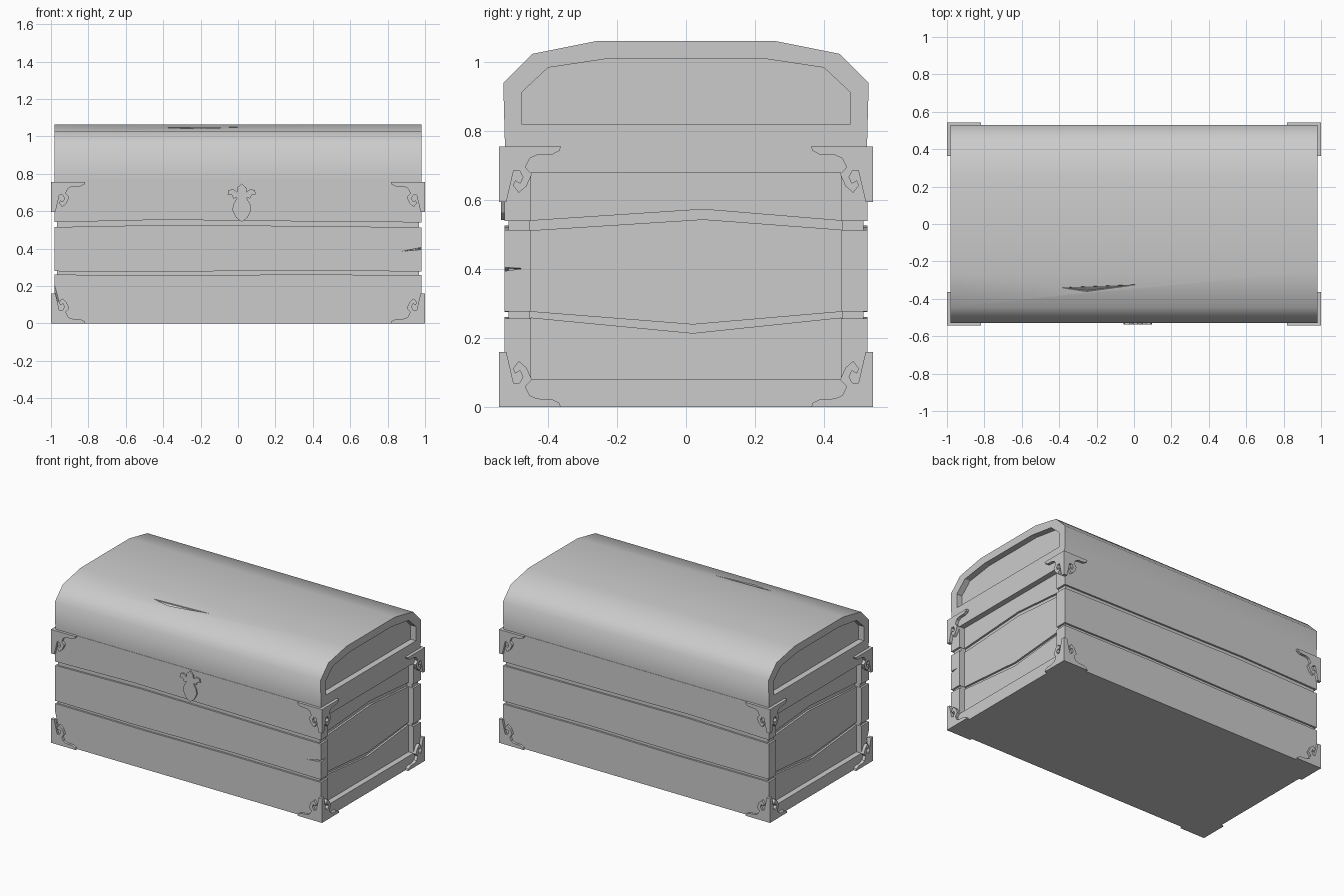
import bpy, bmesh
from mathutils import Vector

if "Cube" in bpy.data.objects:
    bpy.data.objects.remove(bpy.data.objects["Cube"])


def prism(name, pts, axis, a, b, flip=(1, 1, 1), smooth=None):
    """Extrude a 2D profile along an axis from a to b; flip mirrors the result."""
    def place(p, d):
        v = {'x': (d, p[0], p[1]), 'y': (p[0], d, p[1]), 'z': (p[0], p[1], d)}[axis]
        return Vector([c * f for c, f in zip(v, flip)])
    bm = bmesh.new()
    lo = [bm.verts.new(place(p, a)) for p in pts]
    hi = [bm.verts.new(place(p, b)) for p in pts]
    bm.faces.new(lo)
    bm.faces.new(hi)
    n = len(pts)
    for i in range(n):
        j = (i + 1) % n
        bm.faces.new((lo[i], lo[j], hi[j], hi[i]))
    return finish(name, bm, smooth)


def finish(name, bm, smooth=None):
    bmesh.ops.recalc_face_normals(bm, faces=bm.faces)
    me = bpy.data.meshes.new(name)
    bm.to_mesh(me)
    bm.free()
    ob = bpy.data.objects.new(name, me)
    bpy.context.collection.objects.link(ob)
    if smooth:
        for o in bpy.context.selected_objects:
            o.select_set(False)
        bpy.context.view_layer.objects.active = ob
        ob.select_set(True)
        bpy.ops.object.shade_smooth_by_angle(angle=smooth)
    return ob


def hull(name, pts):
    bm = bmesh.new()
    for p in pts:
        bm.verts.new(p)
    bmesh.ops.convex_hull(bm, input=bm.verts)
    return finish(name, bm)


def cut(ob, cutter):
    m = ob.modifiers.new("cut", 'BOOLEAN')
    m.operation = 'DIFFERENCE'
    m.solver = 'EXACT'
    m.object = cutter
    cutter.hide_render = True
    cutter.hide_set(True)


def rect(u0, u1, v0, v1):
    return [(u0, v0), (u1, v0), (u1, v1), (u0, v1)]


def symmetric(half):
    return half + [(-u, v) for u, v in reversed(half)]


# barrel lid with a recessed panel in each end
lid = prism("lid", symmetric([(0.525, 0.753), (0.53, 0.94), (0.445, 1.025), (0.255, 1.063)]),
            'x', -0.98, 0.98, smooth=0.87)
panel = symmetric([(0.475, 0.82), (0.475, 0.915), (0.40, 0.985), (0.22, 1.012)])
for s, side in ((1, "right"), (-1, "left")):
    cut(lid, prism("lid_recess_cutter_" + side, panel, 'x', 0.94, 1.05, (s, 1, 1)))
# gash in the lid
cut(lid, hull("lid_gash_cutter", [(-0.41, -0.34, 1.07), (-0.26, -0.37, 1.07), (0.05, -0.32, 1.07),
                                  (-0.38, -0.34, 1.04), (-0.25, -0.355, 1.022), (0.0, -0.325, 1.042)]))

# inner core seen through the plank gaps
prism("core", rect(-0.93, 0.93, -0.5, 0.5), 'z', 0.0, 0.76)

# long planks, slightly wavy at the gaps
planks = {
    "lower": [(-0.98, 0), (0.98, 0), (0.98, 0.258), (0.3, 0.262), (-0.3, 0.256), (-0.98, 0.261)],
    "middle": [(-0.98, 0.279), (-0.4, 0.276), (0.35, 0.284), (0.98, 0.277),
               (0.98, 0.514), (0.3, 0.521), (-0.35, 0.527), (-0.98, 0.515)],
    "upper": [(-0.98, 0.541), (-0.4, 0.554), (0.3, 0.546), (0.98, 0.54), (0.98, 0.755), (-0.98, 0.755)],
}
made = {}
for s, side in ((-1, "front"), (1, "back")):
    prism(side + "_backing", rect(-0.967, 0.967, 0.01, 0.75), 'y', 0.452, 0.515, (1, s, 1))
    for key, pts in planks.items():
        made[side, key] = prism(f"{side}_{key}_plank", pts, 'y', 0.45, 0.527, (1, s, 1))

# chips in the front planks
cut(made["front", "middle"], hull("notch_cutter", [
    (0.86, -0.535, 0.383), (1.0, -0.56, 0.392), (1.0, -0.56, 0.411), (1.0, -0.46, 0.406)]))
cut(made["front", "lower"], hull("chip_cutter", [
    (-0.99, -0.54, 0.275), (-0.945, -0.54, 0.11), (-0.99, -0.54, 0.09), (-0.99, -0.49, 0.14)]))

# end rails and end planks with angled gaps
ends = {
    "lower": [(-0.45, 0.08), (0.45, 0.08), (0.45, 0.26), (0.02, 0.215), (-0.45, 0.26)],
    "middle": [(-0.45, 0.277), (0.02, 0.24), (0.45, 0.277), (0.45, 0.515), (0.05, 0.545), (-0.45, 0.513)],
    "upper": [(-0.45, 0.541), (0.05, 0.574), (0.45, 0.541), (0.45, 0.68), (-0.45, 0.68)],
}
for s, side in ((1, "right"), (-1, "left")):
    prism(side + "_bottom_rail", rect(-0.45, 0.45, 0, 0.08), 'x', 0.92, 0.98, (s, 1, 1))
    prism(side + "_top_rail", rect(-0.45, 0.45, 0.68, 0.755), 'x', 0.92, 0.98, (s, 1, 1))
    for key, pts in ends.items():
        prism(f"{side}_{key}_end_plank", pts, 'x', 0.92, 0.943, (s, 1, 1))

# scrolled corner brackets: one plate on each face of each corner
scroll = [(0, 0), (0.18, 0), (0.176, 0.012), (0.155, 0.023), (0.11, 0.025), (0.09, 0.034),
          (0.077, 0.06), (0.096, 0.08), (0.08, 0.115), (0.058, 0.134), (0.041, 0.112),
          (0.048, 0.098), (0.062, 0.106), (0.07, 0.088), (0.06, 0.07), (0.043, 0.07),
          (0.022, 0.16), (0, 0.16)]
for level in ("lower", "upper"):
    def height(v):
        return v if level == "lower" else 0.756 - v
    on_long = [(0.998 - u, height(v)) for u, v in scroll]
    on_end = [(0.543 - u, height(v)) for u, v in scroll]
    for sx in (-1, 1):
        for sy in (-1, 1):
            tag = ("front" if sy < 0 else "back") + ("_left" if sx < 0 else "_right")
            prism(f"{level}_{tag}_bracket_long_plate", on_long, 'y', 0.522, 0.543, (sx, sy, 1))
            prism(f"{level}_{tag}_bracket_end_plate", on_end, 'x', 0.975, 1.0, (sx, sy, 1))

# lock plate
half = [(0, 0.543), (0.03, 0.565), (0.05, 0.605), (0.046, 0.635), (0.025, 0.672), (0.045, 0.668),
        (0.052, 0.685), (0.075, 0.69), (0.07, 0.712), (0.045, 0.718), (0.026, 0.702),
        (0.024, 0.726), (0, 0.747)]
outline = [(0.02 + u, v) for u, v in half] + [(0.02 - u, v) for u, v in reversed(half[1:-1])]
prism("lock_plate", outline, 'y', -0.536, -0.515)
